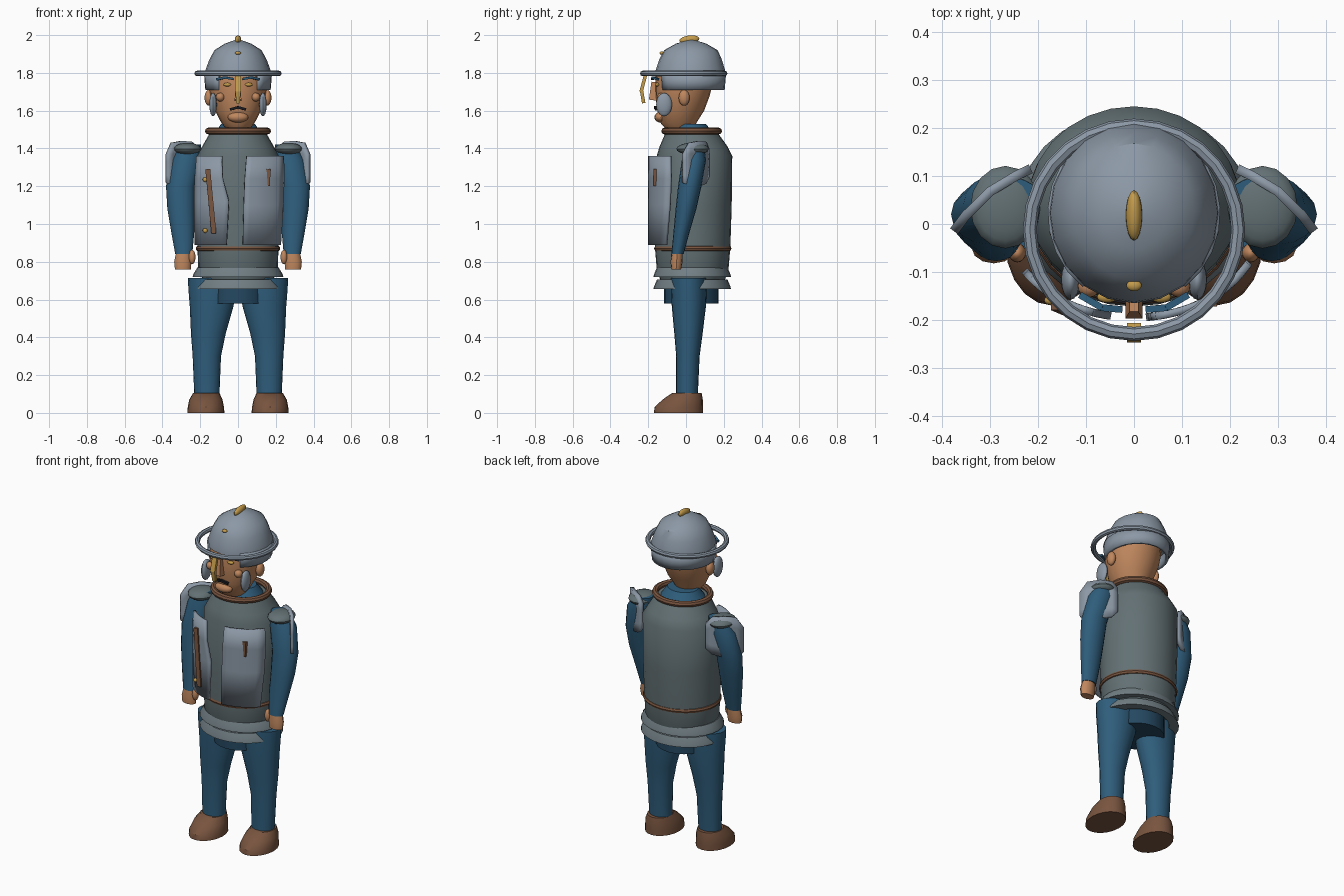
import bpy, bmesh, math
from mathutils import Vector, Matrix

if "Cube" in bpy.data.objects:
    bpy.data.objects.remove(bpy.data.objects["Cube"])


def material(name, rgb):
    m = bpy.data.materials.new(name)
    m.diffuse_color = (*rgb, 1)
    m.use_nodes = True
    m.node_tree.nodes["Principled BSDF"].inputs["Base Color"].default_value = m.diffuse_color
    return m


STEEL = material("light_steel", (0.26, 0.315, 0.38))
IRON = material("dark_iron", (0.125, 0.165, 0.175))
RING = material("mid_iron", (0.165, 0.21, 0.23))
BLUE = material("blue_cloth", (0.028, 0.11, 0.20))
NAVY = material("navy_cloth", (0.018, 0.065, 0.12))
BROWN = material("brown_leather", (0.19, 0.09, 0.05))
SKIN = material("skin", (0.52, 0.24, 0.11))
GOLD = material("gold", (0.55, 0.33, 0.07))
BLACK = material("moustache_black", (0.012, 0.012, 0.015))


def finish(name, bm, mat):
    bmesh.ops.recalc_face_normals(bm, faces=bm.faces)
    me = bpy.data.meshes.new(name)
    bm.to_mesh(me)
    bm.free()
    me.materials.append(mat)
    ob = bpy.data.objects.new(name, me)
    bpy.context.collection.objects.link(ob)
    return ob


def loft(name, sections, mat, n=20, caps=True):
    """Stack of ellipses: (cx, cy, z, rx, ry)."""
    bm = bmesh.new()
    rings = [[bm.verts.new((cx + rx * math.cos(2 * math.pi * i / n),
                            cy + ry * math.sin(2 * math.pi * i / n), z))
              for i in range(n)] for cx, cy, z, rx, ry in sections]
    for a, b in zip(rings, rings[1:]):
        for i in range(n):
            j = (i + 1) % n
            bm.faces.new((a[i], a[j], b[j], b[i]))
    if caps:
        bm.faces.new(rings[0])
        bm.faces.new(rings[-1])
    return finish(name, bm, mat)


def ellipsoid(name, centre, radii, mat, rot=(0, 0, 0)):
    bm = bmesh.new()
    bmesh.ops.create_uvsphere(bm, u_segments=16, v_segments=10, radius=1)
    bmesh.ops.scale(bm, vec=radii, verts=bm.verts)
    ob = finish(name, bm, mat)
    ob.location, ob.rotation_euler = centre, rot
    return ob


def ring(name, centre, rx, ry, minor, mat, n=28, m=8):
    bm = bmesh.new()
    v = []
    for i in range(n):
        a = 2 * math.pi * i / n
        v.append([bm.verts.new((
            centre[0] + math.cos(a) * (rx + minor * math.cos(2 * math.pi * k / m)),
            centre[1] + math.sin(a) * (ry + minor * math.cos(2 * math.pi * k / m)),
            centre[2] + minor * math.sin(2 * math.pi * k / m))) for k in range(m)])
    for i in range(n):
        for k in range(m):
            p, q = v[i], v[(i + 1) % n]
            bm.faces.new((p[k], q[k], q[(k + 1) % m], p[(k + 1) % m]))
    return finish(name, bm, mat)


def bar(name, start, end, width, depth, mat, taper=1.0):
    """Tapered box between two points."""
    a, b = Vector(start), Vector(end)
    bm = bmesh.new()
    bmesh.ops.create_cube(bm, size=1)
    for v in bm.verts:
        k = taper if v.co.z > 0 else 1
        v.co = Vector((v.co.x * width * k, v.co.y * depth, v.co.z * (b - a).length))
    d = (b - a).normalized()
    side = Vector((1, 0, 0)) if abs(d.x) < 0.8 else Vector((0, 0, 1))
    y = d.cross(side).normalized()
    rot = Matrix((y.cross(d), y, d)).transposed().to_4x4()
    bmesh.ops.transform(bm, matrix=Matrix.Translation((a + b) / 2) @ rot, verts=bm.verts)
    return finish(name, bm, mat)


def grid(name, rows, mat, thickness):
    """Sheet through rows of points, thickened."""
    bm = bmesh.new()
    vs = [[bm.verts.new(p) for p in r] for r in rows]
    for a, b in zip(vs, vs[1:]):
        for i in range(len(a) - 1):
            bm.faces.new((a[i], a[i + 1], b[i + 1], b[i]))
    ob = finish(name, bm, mat)
    mod = ob.modifiers.new("thickness", "SOLIDIFY")
    mod.thickness, mod.offset = thickness, 0
    return ob


def chest_y(x):
    return -0.2 * math.sqrt(max(0, 1 - (x / 0.265) ** 2))


# Torso, belt, collar and neck
loft("torso", [(0, .035, .70, .185, .17), (0, .035, .76, .21, .19), (0, .035, .88, .215, .2),
               (0, .04, 1.1, .22, .202), (0, .045, 1.36, .22, .2), (0, .04, 1.41, .19, .18),
               (0, .03, 1.48, .15, .14)], IRON, 28)
ring("belt", (0, .036, .87), .209, .19, .015, BROWN)
ring("collar", (0, .03, 1.492), .157, .143, .018, BROWN)
loft("neck", [(0, .03, 1.46, .14, .13), (0, .03, 1.50, .11, .10), (0, .03, 1.53, .09, .075)], BLUE)

# Flared skirt hoops over the tunic hem
for i, z in enumerate((.72, .655)):
    loft(f"skirt_hoop_{i}", [(0, .033, z, .24, .205), (0, .033, z + .012, .238, .203),
                             (0, .033, z + .05, .215, .187), (0, .033, z + .05, .18, .16),
                             (0, .033, z, .18, .16), (0, .033, z, .24, .205)], RING, 28, False)
loft("tunic_hem", [(0, .028, .58, .152, .145), (0, .028, .71, .152, .145)], NAVY, 20)

# Curved breast plates with uneven inner edges
for name, profile in (("breast_plate_left", ((-.225, -.06, .89), (-.228, -.048, 1.12), (-.225, -.08, 1.24), (-.215, -.085, 1.36))),
                      ("breast_plate_right", ((.025, .222, .89), (.03, .236, 1.1), (.035, .24, 1.24), (.045, .238, 1.36)))):
    rows = []
    for x0, x1, z in profile:
        xs = [x0 + (x1 - x0) * i / 7 for i in range(8)]
        rows.append([(x, chest_y(x) + .005, z) for x in xs])
    grid(name, rows, STEEL, .016)
bar("sheath", (-.128, chest_y(.128) - .008, .95), (-.16, chest_y(.16) - .01, 1.29), .026, .02, BROWN)
bar("plate_buckle", (.163, chest_y(.163) - .006, 1.2), (.162, chest_y(.162) - .006, 1.29), .01, .016, BROWN, 2.2)
for z in (.965, 1.235):
    ellipsoid("sheath_stud", (-.174, chest_y(.174) - .008, z), (.013, .01, .012), GOLD)

for s, side in ((-1, "left"), (1, "right")):
    # Legs and boots
    loft(f"leg_{side}", [(s * .165, .005, .08, .066, .057), (s * .165, .01, .3, .075, .062),
                         (s * .157, .013, .42, .092, .075), (s * .14, .015, .56, .115, .09),
                         (s * .135, .015, .66, .128, .095), (s * .135, .015, .715, .13, .095)], BLUE)
    loft(f"boot_{side}", [(s * .17, -.04, 0, .098, .13), (s * .17, -.038, .03, .096, .128),
                          (s * .17, -.018, .07, .088, .107), (s * .168, .005, .105, .07, .078)], BROWN)
    # Arms and hands
    loft(f"arm_{side}", [(s * .287, -.045, .84, .045, .032), (s * .292, -.025, .95, .06, .042),
                         (s * .302, .0, 1.08, .072, .055), (s * .304, .02, 1.2, .077, .062),
                         (s * .275, .042, 1.34, .08, .064), (s * .25, .05, 1.42, .055, .045)], BLUE, 16)
    loft(f"hand_{side}", [(s * .292, -.052, .76, .042, .026), (s * .292, -.05, .80, .046, .032),
                          (s * .287, -.045, .86, .038, .028)], SKIN, 12)
    ellipsoid(f"thumb_{side}", (s * .243, -.06, .825), (.018, .02, .038), SKIN)
    # Shoulder caps and slanted shoulder shields
    ellipsoid(f"shoulder_cap_{side}", (s * .268, .035, 1.398), (.073, .086, .032), IRON)
    rows = []
    for u, lo, hi in ((0, 1.25, 1.40), (.15, 1.215, 1.435), (.45, 1.20, 1.44),
                      (.8, 1.195, 1.43), (1, 1.22, 1.37)):
        bulge = .012 * math.sin(math.pi * u)
        rows.append([(s * (.215 + .16 * u + bulge), .115 - .13 * u + bulge, lo + (hi - lo) * k / 4)
                     for k in range(5)])
    grid(f"shoulder_shield_{side}", rows, STEEL, .02)
    # Paired face details
    ellipsoid(f"ear_{side}", (s * .155, -.01, 1.668), (.022, .029, .042), SKIN)
    ellipsoid(f"cheek_guard_{side}", (s * .132, -.116, 1.632), (.02, .042, .062), STEEL)
    ellipsoid(f"cheek_{side}", (s * .094, -.13, 1.672), (.023, .023, .023), SKIN)
    ellipsoid(f"eye_{side}", (s * .056, -.152, 1.738), (.021, .012, .01), GOLD)
    bar(f"brow_inner_{side}", (s * .025, -.178, 1.768), (s * .07, -.174, 1.775), .012, .014, BLUE)
    bar(f"brow_outer_{side}", (s * .066, -.175, 1.776), (s * .112, -.148, 1.766), .012, .014, BLUE)
    bar(f"moustache_{side}", (0, -.162, 1.618), (s * .042, -.155, 1.606), .013, .014, BLACK)

# Head, chin, nose and nose guard
loft("head", [(0, -.03, 1.50, .06, .075), (0, -.04, 1.535, .088, .095), (0, -.028, 1.60, .122, .124),
              (0, -.018, 1.68, .148, .144), (0, -.01, 1.75, .156, .153), (0, -.005, 1.80, .15, .15)], SKIN)
ellipsoid("chin", (0, -.135, 1.565), (.055, .032, .028), SKIN)
bar("nose", (0, -.172, 1.655), (0, -.158, 1.75), .036, .05, SKIN, .5)
bar("nose_guard_upper", (0, -.238, 1.70), (0, -.215, 1.785), .03, .018, GOLD)
bar("nose_guard_lower", (0, -.224, 1.64), (0, -.236, 1.71), .018, .018, GOLD, 1.6)

# Helmet: dome, open-fronted band, brim and gold trim
loft("helmet_dome", [(0, .023, 1.78, .177, .188), (0, .023, 1.81, .174, .185), (0, .024, 1.87, .152, .166),
                     (0, .026, 1.92, .125, .142), (0, .027, 1.955, .07, .08),
                     (0, .028, 1.975, .012, .014)], STEEL, 20)
band = []
for z, k in ((1.71, .96), (1.75, .98), (1.795, 1)):
    angles = [math.radians(-90 + 36 + 288 * i / 20) for i in range(21)]
    band.append([(.172 * k * math.cos(a), .022 + .182 * k * math.sin(a), z) for a in angles])
grid("helmet_band", band, STEEL, .016)
ring("helmet_brim", (0, -.012, 1.797), .217, .217, .0145, STEEL)
ellipsoid("helmet_crest", (0, .018, 1.976), (.017, .053, .022), GOLD, (.12, 0, 0))
ellipsoid("helmet_badge", (0, -.128, 1.905), (.016, .012, .009), GOLD)

# Smooth curved surfaces, keep hard edges
for ob in bpy.context.scene.objects:
    ob.select_set(True)
    bpy.context.view_layer.objects.active = ob
bpy.ops.object.shade_smooth_by_angle(angle=math.radians(35))
